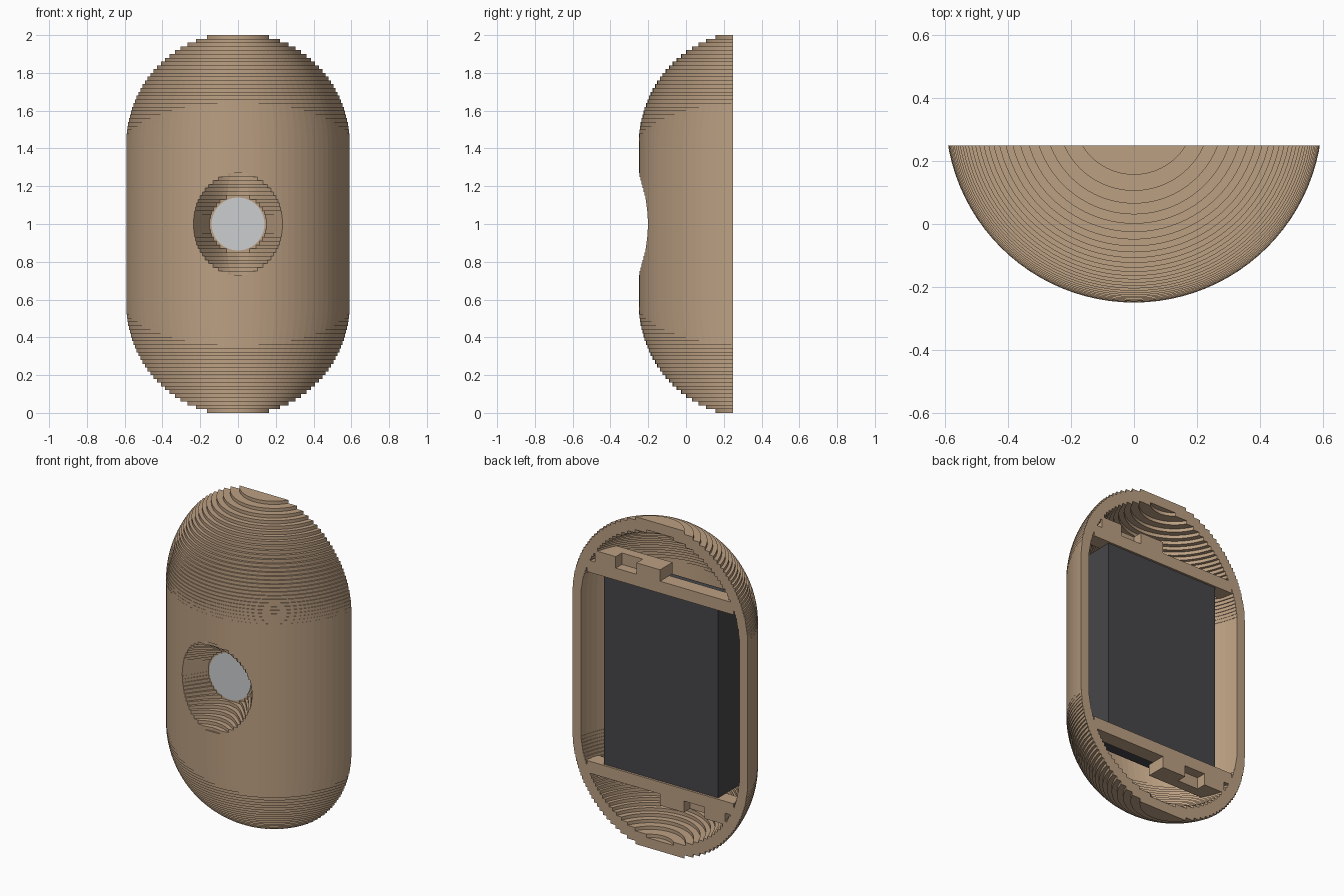
import bpy, bmesh
from math import sin, cos, pi, sqrt

old = bpy.data.objects.get("Cube")
if old:
    bpy.data.objects.remove(old)

STEP = 0.02          # height of one stepped layer
AXIS_Y = 0.35        # centre line of the rounded body
CAP_Z = 1.412        # centre height of the upper dome
BACK = 0.25          # flat open back


def material(name, rgb):
    m = bpy.data.materials.new(name)
    m.use_nodes = True
    m.diffuse_color = (*rgb, 1)
    m.node_tree.nodes["Principled BSDF"].inputs["Base Color"].default_value = (*rgb, 1)
    return m


TAN = material("tan", (0.50, 0.35, 0.225))
DARK = material("charcoal", (0.062, 0.062, 0.068))
GLASS = material("pale grey", (0.60, 0.61, 0.63))


def finish(bm, name, mat):
    bmesh.ops.recalc_face_normals(bm, faces=bm.faces)
    me = bpy.data.meshes.new(name)
    bm.to_mesh(me)
    bm.free()
    me.materials.append(mat)
    ob = bpy.data.objects.new(name, me)
    bpy.context.collection.objects.link(ob)
    return ob


def loft(name, loops, mat=TAN):
    """Closed solid through loops of equal point count."""
    bm = bmesh.new()
    rings = [[bm.verts.new(p) for p in loop] for loop in loops]
    n = len(rings[0])
    for a, b in zip(rings, rings[1:]):
        for i in range(n):
            j = (i + 1) % n
            bm.faces.new((a[i], a[j], b[j], b[i]))
    bm.faces.new(rings[0])
    bm.faces.new(rings[-1])
    return finish(bm, name, mat)


def box(name, x, y, z, mat=TAN):
    rect = [(x[0], y[0]), (x[1], y[0]), (x[1], y[1]), (x[0], y[1])]
    return loft(name, [[(px, py, pz) for px, py in rect] for pz in z], mat)


def disc(name, r, y, mat=TAN, n=64):
    """Round plate facing the front."""
    return loft(name, [[(r * cos(2 * pi * i / n), py, 1 + r * sin(2 * pi * i / n))
                        for i in range(n)] for py in y], mat)


def cut(target, cutter):
    mod = target.modifiers.new("cut", 'BOOLEAN')
    mod.operation = 'DIFFERENCE'
    mod.solver = 'EXACT'
    mod.object = cutter
    with bpy.context.temp_override(object=target, active_object=target):
        bpy.ops.object.modifier_apply(modifier=mod.name)
    bpy.data.objects.remove(cutter)


def stepped_capsule(name, radius, inner, n=96):
    """Upright capsule whose domes are stacks of flat layers."""
    upper = []
    for k in range(27, -1, -1):
        low, high = 2 - STEP * (k + 1), 2 - STEP * k
        r2 = radius ** 2 - ((high if inner else low) - CAP_Z) ** 2
        if r2 > 0.01:
            upper += [(low, sqrt(r2)), (high, sqrt(r2))]
    start = upper[0][0]
    half = [(start, radius)] + upper
    profile = [(2 - z, r) for z, r in reversed(half)] + half
    return loft(name, [[(r * cos(2 * pi * i / n), AXIS_Y + r * sin(2 * pi * i / n), z)
                        for i in range(n)] for z, r in profile])


def stepped_funnel(name, n=16):
    """Conical recess made of flat layers, widest at the front."""
    loops = []
    for k in range(-14, 15):
        d = abs(k) * STEP
        y0 = -0.32 + d * 0.05
        y1 = min(-0.07 - d * 0.01, -0.2 + (0.235 - d) / 0.64)
        side = []
        for i in range(n + 1):
            y = y0 + (y1 - y0) * i / n
            r = 0.235 - 0.64 * (y + 0.2)
            side.append((sqrt(max(r * r - d * d, 1e-5)), y))
        outline = side + [(-x, y) for x, y in reversed(side)]
        for z in (1 + (k - 0.5) * STEP, 1 + (k + 0.5) * STEP):
            loops.append([(x, y, z) for x, y in outline])
    return loft(name, loops)


# Shell: hollow capsule, trimmed flat at the back, with a funnel in front
shell = stepped_capsule("shell", 0.6, False)
cavity = stepped_capsule("cavity", 0.545, True)
cut(cavity, disc("funnel_boss", 0.272, (-0.45, -0.005)))
cut(shell, cavity)
cut(shell, box("back_trim", (-1, 1), (BACK, 1.5), (-0.5, 2.5)))
cut(shell, stepped_funnel("funnel"))

# Lens at the bottom of the funnel, device body behind it
disc("lens", 0.14, (-0.076, -0.067), GLASS)
box("device_body", (-0.385, 0.385), (0, 0.24), (0.425, 1.575), DARK)


# Rails holding the device; the lower one is the upper turned half round
def rail_part(name, x, y, z):
    box("upper_" + name, x, y, z)
    box("lower_" + name, (-x[1], -x[0]), y, (2 - z[1], 2 - z[0]))


rail_part("rail", (-0.495, 0.495), (0.16, BACK), (1.577, 1.65))
rail_part("rail_lip", (0.0, 0.44), (0.13, 0.19), (1.65, 1.72))
rail_part("inner_clip", (0.0, 0.16), (0.19, BACK), (1.65, 1.72))
rail_part("outer_clip", (0.30, 0.44), (0.19, BACK), (1.65, 1.72))
